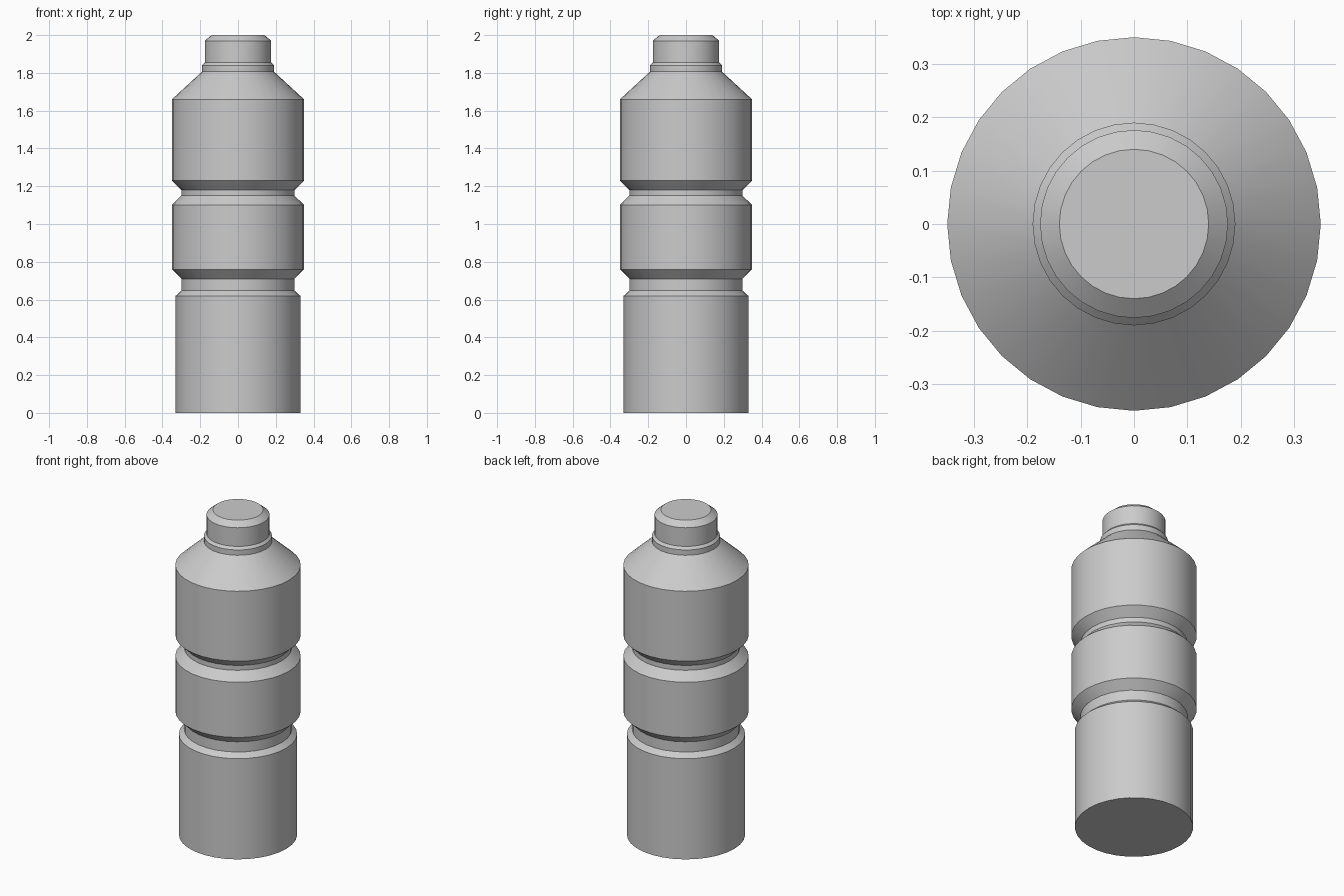
import bpy, bmesh
from math import cos, sin, pi, radians

if "Cube" in bpy.data.objects:
    bpy.data.objects.remove(bpy.data.objects["Cube"])

SIDES = 32


def lathe(name, profile, close_bottom=False, close_top=False):
    """Spin a list of (radius, height) points around the z axis."""
    bm = bmesh.new()
    rings = [[bm.verts.new((r * cos(2 * pi * i / SIDES), r * sin(2 * pi * i / SIDES), z))
              for i in range(SIDES)] for r, z in profile]
    for low, high in zip(rings, rings[1:]):
        for i in range(SIDES):
            j = (i + 1) % SIDES
            bm.faces.new((low[i], low[j], high[j], high[i]))
    if close_bottom:
        bm.faces.new(rings[0][::-1])
    if close_top:
        bm.faces.new(rings[-1])
    mesh = bpy.data.meshes.new(name)
    bm.to_mesh(mesh)
    bm.free()
    obj = bpy.data.objects.new(name, mesh)
    bpy.context.collection.objects.link(obj)
    bpy.ops.object.select_all(action='DESELECT')
    obj.select_set(True)
    bpy.context.view_layer.objects.active = obj
    bpy.ops.object.shade_smooth_by_angle(angle=radians(25))
    return obj


# Bottle: base section, two grooves, middle band, upper section, shoulder
lathe("bottle_body", [
    (0.33, 0.0), (0.33, 0.62),
    (0.30, 0.647), (0.30, 0.71),
    (0.35, 0.76), (0.35, 1.10),
    (0.30, 1.15), (0.30, 1.18),
    (0.35, 1.23), (0.35, 1.66),
    (0.19, 1.807),
], close_bottom=True)

# Cap: collar with sloped top, cap wall and bevelled lid
lathe("cap", [
    (0.19, 1.807), (0.19, 1.84),
    (0.176, 1.855), (0.176, 1.97),
    (0.14, 2.0),
], close_top=True)
